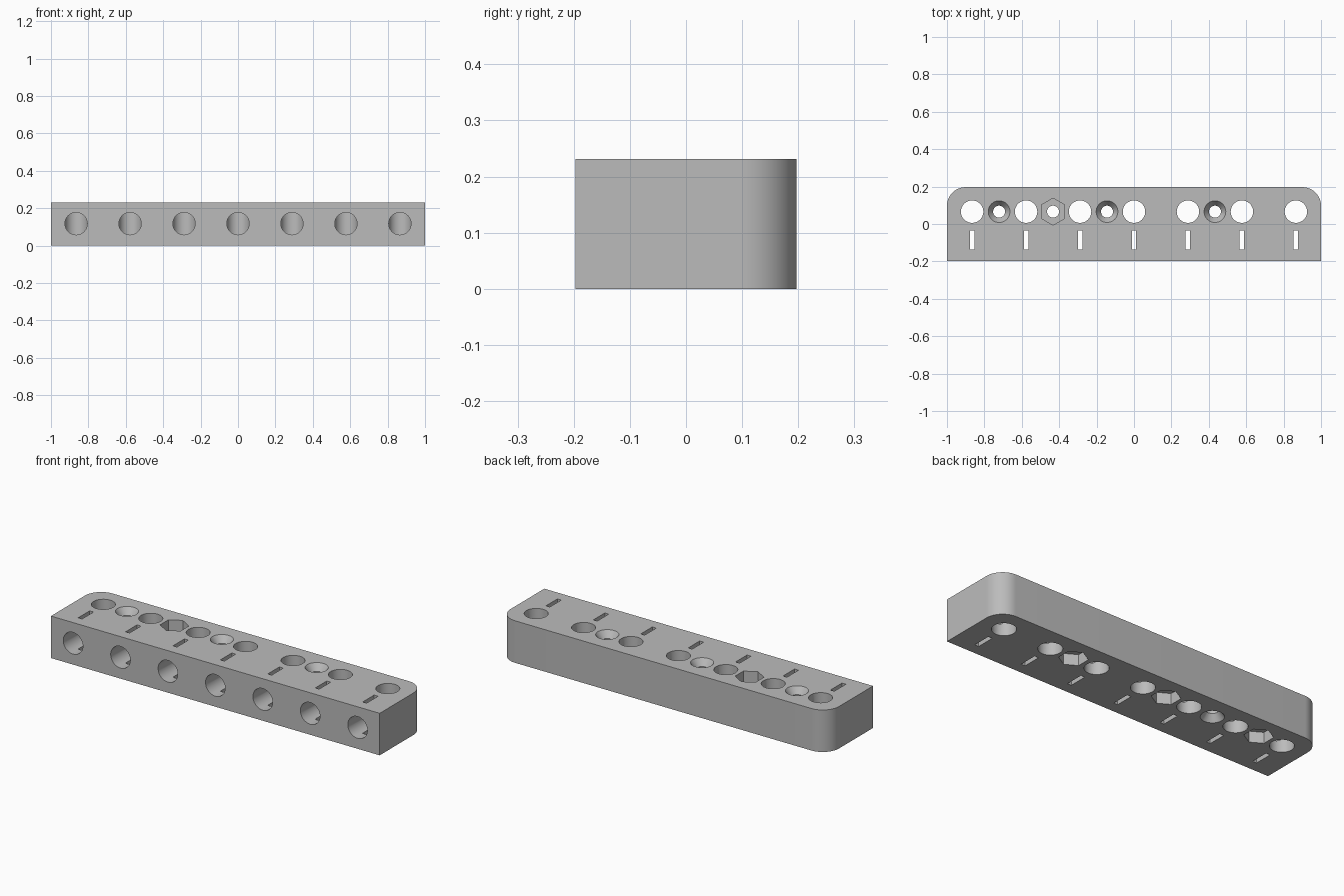
import bpy, bmesh, math
from mathutils import Matrix, Vector

cube = bpy.data.objects.get("Cube")
if cube:
    bpy.data.objects.remove(cube, do_unlink=True)

W, D, H = 1.0, 0.197, 0.231      # half length, half depth, height
PITCH, ROW = 0.2885, 0.066       # socket spacing, y of the hole row
CORNER = 0.1

grey = bpy.data.materials.new("plain_grey")
grey.use_nodes = True
colour = (0.5, 0.5, 0.5, 1)
grey.diffuse_color = colour
grey.node_tree.nodes["Principled BSDF"].inputs["Base Color"].default_value = colour


def make_object(name, bm):
    bmesh.ops.recalc_face_normals(bm, faces=bm.faces)
    mesh = bpy.data.meshes.new(name)
    bm.to_mesh(mesh)
    bm.free()
    mesh.materials.append(grey)
    obj = bpy.data.objects.new(name, mesh)
    bpy.context.collection.objects.link(obj)
    return obj


def cone(bm, centre, r1, r2, depth, sides=48, turn=Matrix()):
    bmesh.ops.create_cone(bm, cap_ends=True, segments=sides, radius1=r1, radius2=r2,
                          depth=depth, matrix=Matrix.Translation(centre) @ turn)


# Body: bar with the two back corners rounded
bm = bmesh.new()
outline = [(-W, -D), (W, -D)]
for side, start in ((1, 0), (-1, 90)):
    for i in range(17):
        a = math.radians(start + 90 * i / 16)
        outline.append((side * (W - CORNER) + CORNER * math.cos(a),
                        D - CORNER + CORNER * math.sin(a)))
base = bm.faces.new([bm.verts.new((x, y, 0)) for x, y in outline])
top = bmesh.ops.extrude_face_region(bm, geom=[base])["geom"]
bmesh.ops.translate(bm, vec=(0, 0, H), verts=[v for v in top if isinstance(v, bmesh.types.BMVert)])
body = make_object("drilled_bar", bm)

# Cutters, kept in separate meshes so that each one is free of overlaps
uprights, bores, slots = bmesh.new(), bmesh.new(), bmesh.new()
shafts, heads = bmesh.new(), bmesh.new()
lie_down = Matrix.Rotation(math.pi / 2, 4, "X")
for i in range(-3, 4):
    x = i * PITCH
    # upright hole, meeting a bore from the front
    cone(uprights, (x, ROW, H / 2), 0.06, 0.06, H + 0.2)
    cone(bores, (x, (ROW - D - 0.1) / 2, H / 2 + 0.002), 0.0597, 0.0597, ROW + D + 0.1, 48, lie_down)
    # narrow slot
    bmesh.ops.create_cube(slots, size=1, matrix=Matrix.Translation((x, -0.086, H / 2))
                          @ Matrix.Diagonal((0.024, 0.1, H + 0.2, 1)))

# Screw holes: countersink on one face, nut pocket on the other
SINK, NUT, OVER = 0.038, 0.06, 0.01
for step, up in ((-2.5, 1), (-1.5, -1), (-0.5, 1), (1.5, 1)):
    x = step * PITCH
    head_z, nut_z = (H, 0) if up > 0 else (0, H)
    cone(shafts, (x, ROW, H / 2), 0.032, 0.032, H + 0.2)
    slope = (0.058 - 0.031) / SINK
    wide = 0.058 + slope * OVER
    r1, r2 = (0.031, wide) if up > 0 else (wide, 0.031)
    cone(heads, (x, ROW, head_z + up * (OVER - SINK) / 2), r1, r2, SINK + OVER)
    cone(heads, (x, ROW, nut_z + up * (NUT - OVER) / 2), 0.072, 0.072, NUT + OVER, 6)

for name, cut in (("upright_hole_cutter", uprights), ("front_bore_cutter", bores),
                  ("slot_cutter", slots), ("screw_shaft_cutter", shafts),
                  ("screw_head_cutter", heads)):
    cutter = make_object(name, cut)
    cutter.hide_render = True
    mod = body.modifiers.new(name, "BOOLEAN")
    mod.operation, mod.solver, mod.object = "DIFFERENCE", "EXACT", cutter
    bpy.ops.object.select_all(action="DESELECT")
    body.select_set(True)
    bpy.context.view_layer.objects.active = body
    bpy.ops.object.modifier_apply(modifier=name)
    bpy.data.objects.remove(cutter, do_unlink=True)

bpy.ops.object.shade_smooth_by_angle(angle=math.radians(25))
